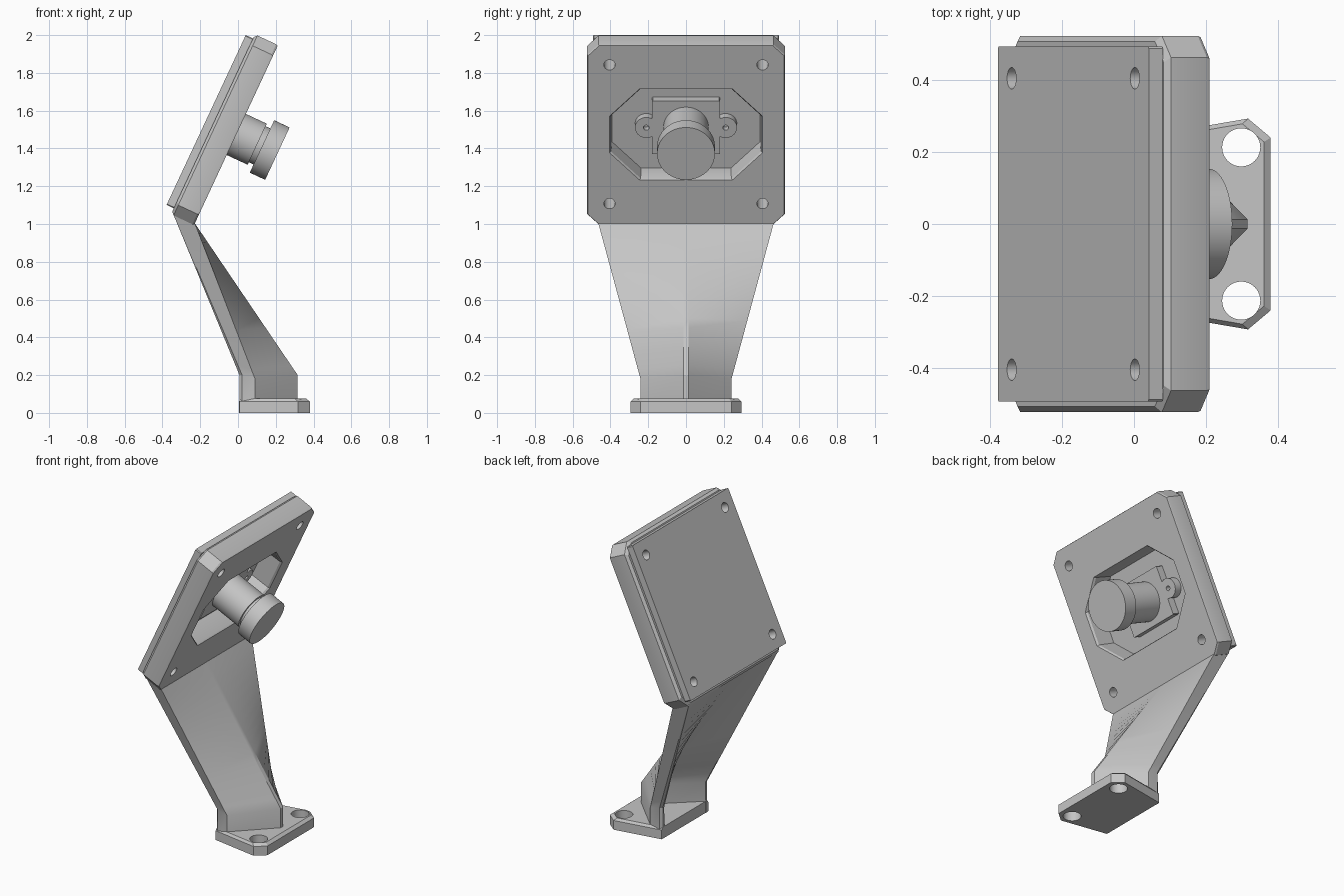
import bpy, bmesh, math
from mathutils import Matrix, Vector

if "Cube" in bpy.data.objects:
    bpy.data.objects.remove(bpy.data.objects["Cube"], do_unlink=True)

grey = bpy.data.materials.new("plain_grey")
grey.use_nodes = True
COLOUR = (0.56, 0.56, 0.56, 1)
grey.diffuse_color = COLOUR
grey.node_tree.nodes["Principled BSDF"].inputs["Base Color"].default_value = COLOUR

# Tilted panel frame: profile (p, q) is (sideways, up the panel), height is outward
TILT = math.radians(25)
SWAP = Matrix(((0, 0, 1, 0), (1, 0, 0, 0), (0, 1, 0, 0), (0, 0, 0, 1)))
PANEL = Matrix.Translation((-0.23, 0, 1.0)) @ Matrix.Rotation(TILT, 4, 'Y') @ SWAP
MID = 0.523


def loft(name, rings, matrix=Matrix()):
    """Closed skin through rings of equal point count."""
    bm = bmesh.new()
    loops = [[bm.verts.new(matrix @ Vector(p)) for p in ring] for ring in rings]
    n = len(loops[0])
    for a, b in zip(loops, loops[1:]):
        for i in range(n):
            j = (i + 1) % n
            bm.faces.new((a[i], a[j], b[j], b[i]))
    bm.faces.new(loops[0][::-1])
    bm.faces.new(loops[-1])
    bmesh.ops.recalc_face_normals(bm, faces=bm.faces)
    mesh = bpy.data.meshes.new(name)
    bm.to_mesh(mesh)
    bm.free()
    mesh.materials.append(grey)
    ob = bpy.data.objects.new(name, mesh)
    bpy.context.collection.objects.link(ob)
    return ob


def stack(name, outline, levels, matrix=Matrix(), centre=(0, 0)):
    """Outline extruded through (height, scale) levels."""
    cx, cy = centre
    rings = [[(cx + (x - cx) * s, cy + (y - cy) * s, h) for x, y in outline]
             for h, s in levels]
    return loft(name, rings, matrix)


def octagon(w, h, c, cy=0):
    quarter = [(w, h - c), (w - c, h)]
    pts = quarter + [(-x, y) for x, y in quarter[::-1]]
    pts += [(-x, -y) for x, y in pts]
    return [(x, y + cy) for x, y in pts]


def circle(r, cx=0, cy=0, n=40):
    return [(cx + r * math.cos(math.tau * i / n), cy + r * math.sin(math.tau * i / n))
            for i in range(n)]


def boolean(ob, tool, operation='DIFFERENCE'):
    mod = ob.modifiers.new("cut", 'BOOLEAN')
    mod.operation, mod.solver, mod.object = operation, 'EXACT', tool
    bpy.context.view_layer.objects.active = ob
    bpy.ops.object.modifier_apply(modifier=mod.name)
    bpy.data.objects.remove(tool, do_unlink=True)


def smooth(ob):
    bpy.ops.object.select_all(action='DESELECT')
    ob.select_set(True)
    bpy.context.view_layer.objects.active = ob
    bpy.ops.object.shade_smooth_by_angle(angle=math.radians(25))


# Panel housing with chamfered rims, and the cover on its back
housing = stack("panel_housing", octagon(0.523, 0.5255, 0.06, 0.5195),
                [(-0.135, 0.97), (-0.12, 1), (-0.01, 1), (0, 0.993)], PANEL, (0, 0.5195))
cover = stack("back_cover", octagon(0.493, 0.496, 0.005, 0.525),
              [(-0.177, 1), (-0.134, 1)], PANEL)

# Octagonal opening with a narrow chamfered lip
boolean(housing, stack("opening_cutter", octagon(0.405, 0.267, 0.16, MID),
                       [(-0.2, 0.965), (-0.012, 0.98), (0, 1), (0.1, 1)],
                       PANEL, (0, MID)))

# Screw holes through housing and cover
for part in (housing, cover):
    for y in (-0.405, 0.405):
        for u in (-0.405, 0.405):
            boolean(part, stack("hole_cutter", circle(0.03, y, 0.524 + u, 20),
                                [(-0.3, 1), (0.1, 1)], PANEL))
    smooth(part)

# Sensor mount with two rounded ears
LOW, HIGH = -0.136, -0.085
mount = stack("sensor_mount", octagon(0.18, 0.155, 0.004, MID), [(LOW, 1), (HIGH, 1)], PANEL)
for side in (-1, 1):
    y = side * 0.21
    ear = stack("ear", circle(0.06, y, MID, 28), [(LOW, 1), (HIGH, 1)], PANEL)
    boolean(mount, ear, 'UNION')
    boolean(mount, stack("ear_cutter", circle(0.015, y, MID, 16),
                         [(LOW + 0.01, 1), (0, 1)], PANEL))
smooth(mount)

# Lens barrel: body, neck and wide cap
barrel = stack("lens_barrel", circle(1, 0, MID, 56),
               [(-0.134, 0.12), (0.122, 0.12), (0.122, 0.105), (0.15, 0.105),
                (0.15, 0.153), (0.24, 0.153)], PANEL, (0, MID))
smooth(barrel)


# Flared arm: flat at the top, folding into a V-shaped channel open at the back.
# Each section is half width, chamfer, then back, side, ridge and inner ridge (x, z)
def section(half, cut, back, side, ridge, inner):
    right = [(inner[0], 0.004, inner[1]),
             (back[0], half - 2 * cut, back[1]), (back[0], half - cut, back[1]),
             (back[0] + cut, half, back[1]),
             (side[0], half, side[1]), (ridge[0], 0.013, ridge[1])]
    return [Vector(p) for p in right + [(x, -y, z) for x, y, z in right[::-1]]]


top = section(0.464, 0.002, (-0.346, 1.06), (-0.228, 1.003), (-0.228, 1.003), (-0.346, 1.06))
knee = section(0.241, 0.014, (0.008, 0.2), (0.09, 0.18), (0.316, 0.2), (0.238, 0.2))
base = section(0.241, 0.014, (0.006, 0), (0.09, 0), (0.316, 0), (0.238, 0))
STEPS = 16
arm = loft("support_arm", [[a.lerp(b, i / STEPS) for a, b in zip(top, knee)]
                           for i in range(STEPS + 1)] + [base])
smooth(arm)

# Foot plate with chamfered top and two bolt holes
edge = [(0.007, 0.24), (0.317, 0.293), (0.38, 0.24)]
foot = stack("foot_plate", edge + [(x, -y) for x, y in edge[::-1]],
             [(0, 1), (0.06, 1), (0.075, 0.95)], Matrix(), (0.007, 0))
for y in (-0.213, 0.213):
    boolean(foot, stack("bolt_cutter", circle(0.053, 0.298, y), [(-0.1, 1), (0.2, 1)]))
smooth(foot)
